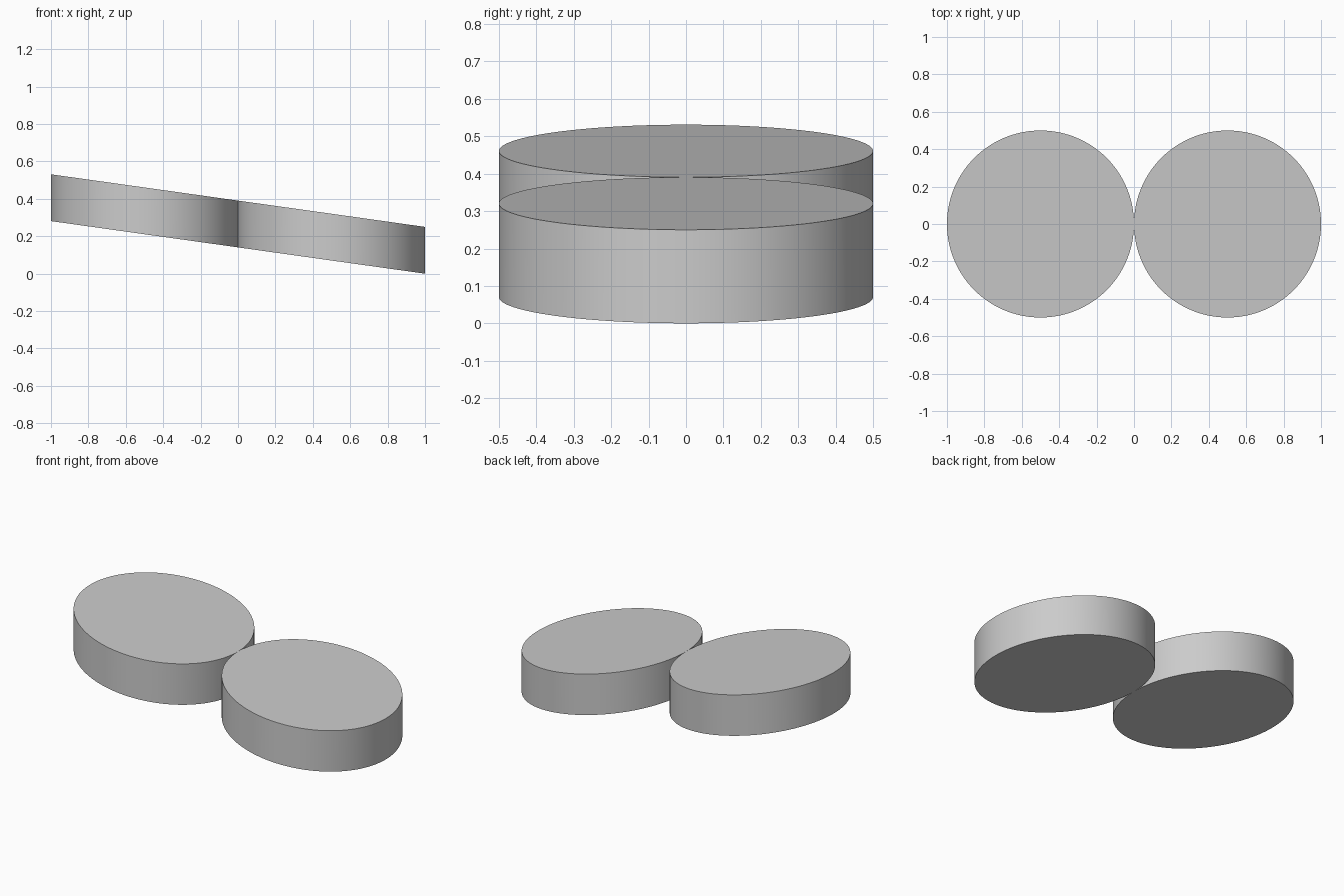
import bpy
import math
from mathutils import Matrix

RADIUS = 0.5
THICKNESS = 0.25
SLOPE = math.tan(math.radians(8))

cube = bpy.data.objects.get("Cube")
if cube:
    bpy.data.objects.remove(cube, do_unlink=True)

grey = bpy.data.materials.new("light_grey")
grey.use_nodes = True
colour = (0.6, 0.6, 0.6, 1)
grey.diffuse_color = colour
grey.node_tree.nodes["Principled BSDF"].inputs["Base Color"].default_value = colour


def slanted_disc(name, x):
    """Upright round disc whose parallel caps slope down towards +x."""
    bpy.ops.mesh.primitive_cylinder_add(vertices=128, radius=RADIUS, depth=THICKNESS)
    disc = bpy.context.object
    disc.name = name
    shear = Matrix.Identity(4)
    shear[2][0] = -SLOPE
    disc.data.transform(shear)
    disc.location = (x, 0, THICKNESS / 2 + SLOPE * (1 - x))
    disc.data.materials.append(grey)
    bpy.ops.object.shade_smooth_by_angle(angle=math.radians(30))
    return disc


# Two discs touching along one vertical line, on a shared slope
slanted_disc("upper_disc", -RADIUS)
slanted_disc("lower_disc", RADIUS)
